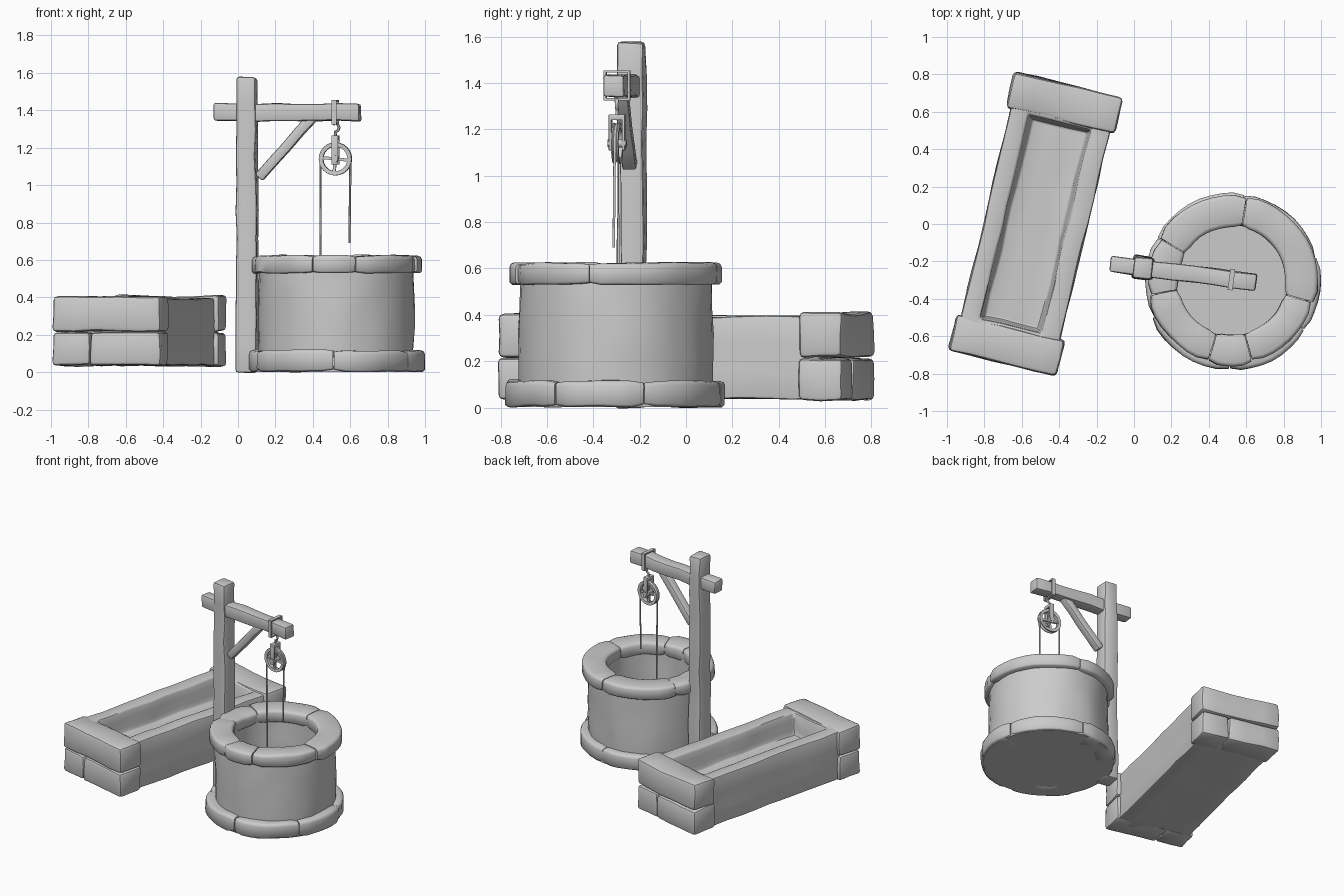
import bpy, bmesh, math, random
from mathutils import Matrix, Vector, noise

if "Cube" in bpy.data.objects:
    bpy.data.objects.remove(bpy.data.objects["Cube"])

random.seed(4)
WELL = Vector((0.525, -0.303, 0))
TROUGH = Matrix.Translation((-0.527, 0, 0)) @ Matrix.Rotation(math.radians(-13.5), 4, 'Z')
FRAME = Matrix.Translation((0.05, -0.235, 0)) @ Matrix.Rotation(math.radians(-7.5), 4, 'Z')


def finish(name, bm, amp=0.0, freq=5, bevel=0.0, angle=40):
    """Roughen, round the hard edges, and turn a bmesh into a smooth object."""
    off = Vector([random.uniform(-20, 20) for _ in range(3)])
    for v in bm.verts:
        v.co += noise.noise_vector(v.co * freq + off) * amp
    bmesh.ops.recalc_face_normals(bm, faces=bm.faces)
    if bevel:
        sharp = [e for e in bm.edges if e.is_manifold and e.calc_face_angle(0) > math.radians(50)]
        bmesh.ops.bevel(bm, geom=sharp, offset=bevel, segments=2, profile=0.5, affect='EDGES')
    me = bpy.data.meshes.new(name)
    bm.to_mesh(me)
    bm.free()
    ob = bpy.data.objects.new(name, me)
    bpy.context.collection.objects.link(ob)
    bpy.ops.object.select_all(action='DESELECT')
    ob.select_set(True)
    bpy.context.view_layer.objects.active = ob
    bpy.ops.object.shade_smooth_by_angle(angle=math.radians(angle))
    return ob


def box(name, lo, hi, frame, rot=None, amp=0.0, bevel=0.0, step=0.12, carve=None, taper=1.0):
    """Box between two local corners; carve = (rim width, depth) hollows the top."""
    lo, hi = Vector(lo), Vector(hi)
    size, mid = hi - lo, (hi + lo) / 2
    bm = bmesh.new()
    bmesh.ops.create_cube(bm, size=1)
    for v in bm.verts:
        k = taper if v.co.z > 0 else 1
        v.co = Vector((v.co.x * size.x * k, v.co.y * size.y * k, v.co.z * size.z))
    if carve:
        bm.faces.ensure_lookup_table()
        bm.normal_update()
        top = max(bm.faces, key=lambda f: f.calc_center_median().z)
        bmesh.ops.inset_region(bm, faces=[top], thickness=carve[0], use_even_offset=True)
        out = bmesh.ops.extrude_discrete_faces(bm, faces=[top])["faces"][0]
        for v in out.verts:
            v.co.z -= carve[1]
            v.co.x *= 0.86
            v.co.y *= 0.97
    if amp:
        for ax in range(3):
            n = max(1, round(size[ax] / step))
            for i in range(1, n):
                co, no = Vector(), Vector()
                co[ax], no[ax] = size[ax] * (i / n - 0.5), 1
                bmesh.ops.bisect_plane(bm, geom=bm.verts[:] + bm.edges[:] + bm.faces[:],
                                       plane_co=co, plane_no=no)
    m = frame @ Matrix.Translation(mid) @ (rot or Matrix.Identity(4))
    bmesh.ops.transform(bm, matrix=m, verts=bm.verts)
    return finish(name, bm, amp, 5, bevel)


def sweep(bm, prof, a0, a1, n, shrink=None):
    """Sweep a closed (radius, z) profile around z; shrink makes a capped stone."""
    cr = sum(p[0] for p in prof) / len(prof)
    cz = sum(p[1] for p in prof) / len(prof)
    rings = []
    count = n + 1 if shrink else n
    for i in range(count):
        t = a0 + (a1 - a0) * i / n
        k = shrink if shrink and i in (0, n) else 1
        rings.append([bm.verts.new(((cr + (r - cr) * k) * math.cos(t), (cr + (r - cr) * k) * math.sin(t),
                                    cz + (z - cz) * k)) for r, z in prof])
    m = len(prof)
    for i in range(n):
        a, b = rings[i], rings[(i + 1) % count]
        for j in range(m):
            bm.faces.new((a[j], a[(j + 1) % m], b[(j + 1) % m], b[j]))
    if shrink:
        bm.faces.new(rings[0])
        bm.faces.new(rings[-1])


def stone_ring(name, r0, r1, z0, z1, seams, c=0.02):
    """Ring of separate rounded stones between the seam angles (degrees)."""
    bm = bmesh.new()
    for a, b in zip(seams, seams[1:] + [seams[0] + 360]):
        o, zt = r1 + random.uniform(-0.008, 0.006), z1 + random.uniform(-0.006, 0.003)
        rm = (r0 + o) / 2
        prof = [(r0, z0 + c / 2), (r0 + c / 2, z0), (rm, z0), (o - c / 2, z0), (o, z0 + c / 2), (o, zt - c),
                (o - c * 0.3, zt - c * 0.3), (o - c, zt), (rm, zt), (r0 + c, zt),
                (r0 + c * 0.3, zt - c * 0.3), (r0, zt - c)]
        a, b = math.radians(a), math.radians(b)
        pad, n = 0.006, max(5, round((b - a) / 0.13))
        sweep(bm, prof, a + pad, b - pad, n, 0.86)
    bmesh.ops.translate(bm, vec=WELL, verts=bm.verts)
    return finish(name, bm, 0.008, 6, angle=50)


# Well: base stones, wall, rim stones and floor
stone_ring("well_base_stones", 0.33, 0.473, 0.004, 0.118, [15, 82, 150, 205, 268, 325])
stone_ring("well_rim_stones", 0.287, 0.452, 0.53, 0.623, [-15, 80, 150, 190, 253, 284])
bm = bmesh.new()
zs = [0.03, 0.12, 0.22, 0.32, 0.42, 0.53, 0.59]
sweep(bm, [(0.412 + 0.006 * math.sin(z * 5), z) for z in zs] + [(0.30, z) for z in reversed(zs)],
      0, 2 * math.pi, 40)
bmesh.ops.translate(bm, vec=WELL, verts=bm.verts)
finish("well_wall", bm, 0.01, 6)
bm = bmesh.new()
bmesh.ops.create_cone(bm, cap_ends=True, segments=40, radius1=0.455, radius2=0.455, depth=0.02,
                      matrix=Matrix.Translation(WELL + Vector((0, 0, 0.012))))
finish("well_floor", bm)

# Trough: hollow body and two ends of stacked stones
box("trough_body", (-0.272, -0.66, 0.038), (0.272, 0.66, 0.395), TROUGH,
    amp=0.009, bevel=0.012, carve=(0.10, 0.16))
for s, end in ((-1, "front"), (1, "back")):
    y0, y1 = sorted((s * 0.765, s * 0.57))
    box(f"trough_{end}_top_stone", (-0.298, y0, 0.216), (0.298, y1, 0.406), TROUGH, amp=0.012, bevel=0.022)
    cut = 0.09 * s
    box(f"trough_{end}_lower_left_stone", (-0.298, y0, 0.034), (cut - 0.002, y1, 0.214), TROUGH,
        amp=0.012, bevel=0.02)
    box(f"trough_{end}_lower_right_stone", (cut + 0.002, y0, 0.034), (0.298, y1, 0.214), TROUGH,
        amp=0.012, bevel=0.02)

# Timber frame: post, arm and diagonal brace
box("post", (-0.058, -0.063, 0.005), (0.058, 0.063, 1.578), FRAME, amp=0.011, bevel=0.015, step=0.14, taper=0.9)
box("arm", (-0.18, -0.044, 1.342), (0.61, 0.044, 1.435), FRAME, amp=0.009, bevel=0.012)
tilt = Matrix.Rotation(math.radians(42), 4, 'Y')
box("brace", (0.185, -0.03, 0.985), (0.24, 0.03, 1.43), FRAME, tilt, amp=0.005, bevel=0.01)

# Iron strap around the arm
PULLEY = FRAME @ Matrix.Translation((0.475, 0, 1.14))
for s in (-1, 1):
    box("strap_side", (-0.013, s * 0.052 - 0.005, 0.185), (0.013, s * 0.052 + 0.005, 0.315), PULLEY)
for z in (0.185, 0.305):
    box("strap_bar", (-0.013, -0.057, z), (0.013, 0.057, z + 0.01), PULLEY)

# Pulley: grooved wheel, spokes, axle and block
bm = bmesh.new()
sweep(bm, [(0.066, -0.014), (0.088, -0.016), (0.089, -0.01), (0.078, 0),
           (0.089, 0.01), (0.088, 0.016), (0.066, 0.014)], 0, 2 * math.pi, 24)
bmesh.ops.transform(bm, matrix=PULLEY @ Matrix.Rotation(math.pi / 2, 4, 'X'), verts=bm.verts)
finish("pulley_wheel", bm)
for i in range(2):
    box("pulley_spokes", (-0.07, -0.007, -0.008), (0.07, 0.007, 0.008), PULLEY,
        Matrix.Rotation(math.pi / 2 * i + 0.1, 4, 'Y'))
bm = bmesh.new()
bmesh.ops.create_cone(bm, cap_ends=True, segments=12, radius1=0.018, radius2=0.018, depth=0.08,
                      matrix=PULLEY @ Matrix.Rotation(math.pi / 2, 4, 'X'))
finish("pulley_axle", bm)
for s in (-1, 1):
    box("pulley_cheek", (-0.018, s * 0.029 - 0.006, -0.03), (0.018, s * 0.029 + 0.006, 0.125), PULLEY, bevel=0.003)
box("pulley_block_top", (-0.018, -0.035, 0.1), (0.018, 0.035, 0.125), PULLEY, bevel=0.004)


def tube(name, pts, radius):
    """Round tube through local (x, y, z) points of the pulley frame."""
    cu = bpy.data.curves.new(name, 'CURVE')
    cu.dimensions, cu.bevel_depth, cu.bevel_resolution, cu.use_fill_caps = '3D', radius, 1, True
    sp = cu.splines.new('POLY')
    sp.points.add(len(pts) - 1)
    for p, co in zip(sp.points, pts):
        p.co = (*(PULLEY @ Vector(co)), 1)
    ob = bpy.data.objects.new(name, cu)
    bpy.context.collection.objects.link(ob)
    bpy.ops.object.select_all(action='DESELECT')
    ob.select_set(True)
    bpy.context.view_layer.objects.active = ob
    bpy.ops.object.convert(target='MESH')
    bpy.ops.object.shade_smooth_by_angle(angle=math.radians(60))


# Hook and rope
tube("hook", [(0, 0, 0.115), (0, 0, 0.145), (0.014, 0, 0.152), (0.02, 0, 0.168), (0.012, 0, 0.186),
              (0, 0, 0.192), (-0.012, 0, 0.184)], 0.008)
arc = [(0.081 * math.cos(t), 0, 0.081 * math.sin(t)) for t in [math.pi * (1 - i / 12) for i in range(13)]]
tube("rope", [(-0.08, 0.005, -0.69)] + arc + [(0.076, -0.005, -0.45)], 0.006)
